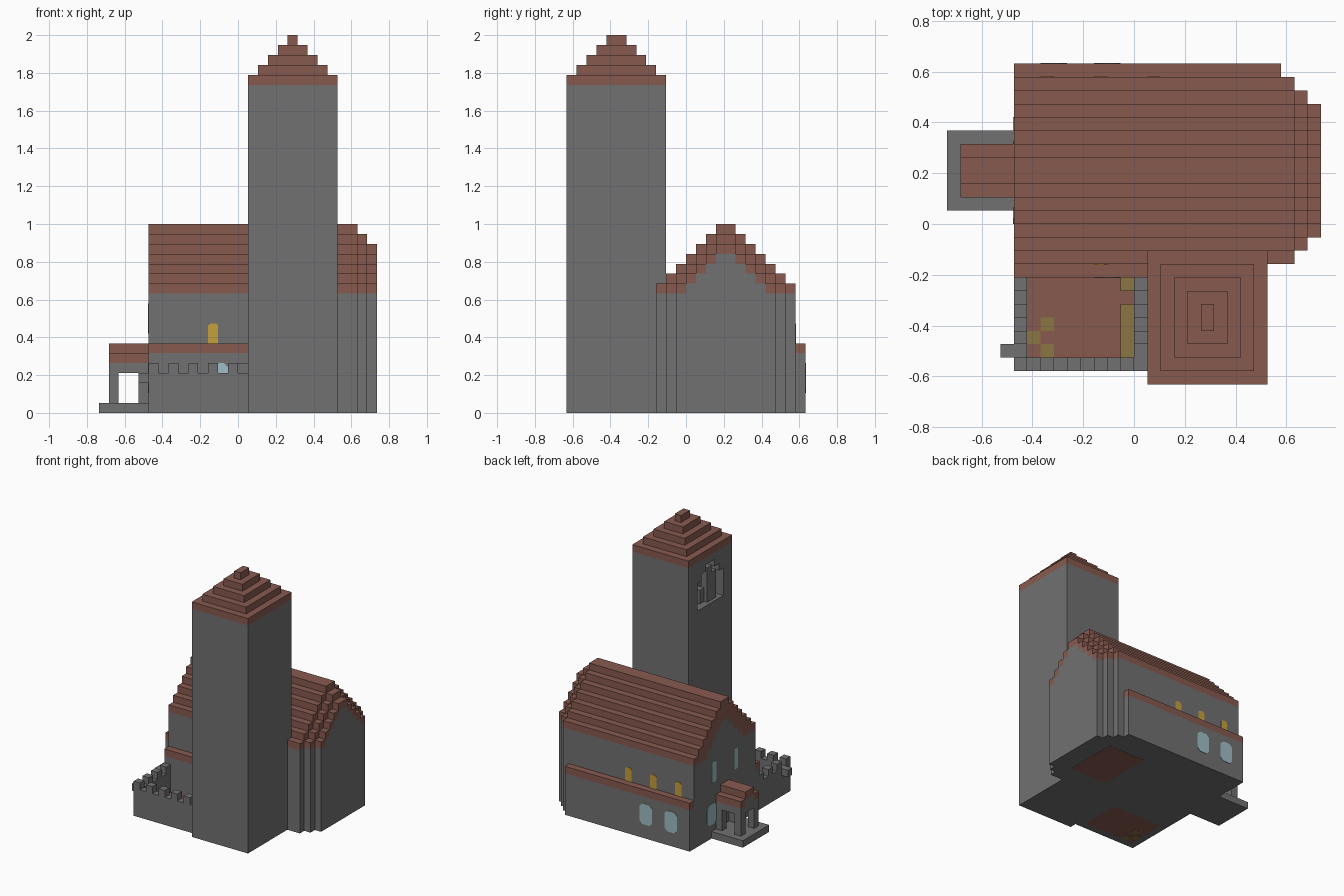
import bpy
import bmesh

U = 2 / 38            # one block
MID = 16              # block row of the nave axis

old = bpy.data.objects.get("Cube")
if old:
    bpy.data.objects.remove(old, do_unlink=True)


def material(name, rgb):
    m = bpy.data.materials.new(name)
    m.use_nodes = True
    m.diffuse_color = (*rgb, 1)
    m.node_tree.nodes["Principled BSDF"].inputs["Base Color"].default_value = (*rgb, 1)
    return m


STONE = material("grey stone", (0.165, 0.165, 0.165))
TILE = material("red tile", (0.242, 0.102, 0.078))
GLASS = material("pale blue glass", (0.35, 0.52, 0.56))
GOLD = material("yellow glass", (0.565, 0.35, 0.045))
STRAW = material("dull straw", (0.258, 0.178, 0.055))


def prism(outline, axis, lo, hi):
    """Outline points extruded along an axis, in block units."""
    def place(p, h):
        return {"x": (h, *p), "y": (p[0], h, p[1]), "z": (*p, h)}[axis]
    return [place(p, lo) for p in outline], [place(p, hi) for p in outline]


def box(x0, x1, y0, y1, z0, z1):
    return prism([(x0, y0), (x1, y0), (x1, y1), (x0, y1)], "z", z0, z1)


def part(name, mat, solids):
    """One object made from several solids, scaled and centred."""
    bm = bmesh.new()
    for rings in solids:
        a, b = [[bm.verts.new(((x - 14) * U, (y - 12) * U, z * U)) for x, y, z in r] for r in rings]
        bm.faces.new(a)
        bm.faces.new(b)
        for i in range(len(a)):
            j = (i + 1) % len(a)
            bm.faces.new((a[i], a[j], b[j], b[i]))
    bmesh.ops.recalc_face_normals(bm, faces=bm.faces)
    mesh = bpy.data.meshes.new(name)
    bm.to_mesh(mesh)
    bm.free()
    mesh.materials.append(mat)
    obj = bpy.data.objects.new(name, mesh)
    bpy.context.collection.objects.link(obj)
    return obj


def mirrored(x0, x1, y0, y1, z0, z1):
    """A box and its twin across the nave axis."""
    return [box(x0, x1, y0, y1, z0, z1), box(x0, x1, 2 * MID - y1, 2 * MID - y0, z0, z1)]


def stepped_half(lo, hi, z0, z1):
    """Half of the nave plan with its stepped east end, plus its mirror."""
    pts = [(5, lo)]
    for e in range(3):
        if lo + e < hi:
            top = hi if e == 2 else min(lo + e + 1, hi)
            pts += [(26 + e, lo + e), (26 + e, top)]
    pts.append((5, hi))
    return [prism(pts, "z", z0, z1), prism([(x, 2 * MID - y) for x, y in pts], "z", z0, z1)]


def pane(axis, at, u0, u1, z0, z1, round_foot):
    """Thin window plate with clipped corners on a wall facing the axis."""
    c = 0.22 * (u1 - u0)
    foot = [(u0, z0 + c), (u0 + c, z0), (u1 - c, z0), (u1, z0 + c)] if round_foot else [(u0, z0), (u1, z0)]
    head = [(u1, z1 - c), (u1 - c, z1), (u0 + c, z1), (u0, z1 - c)]
    return prism(foot + head, axis, at - 0.06, at + 0.06)


# Nave and stepped roof
part("nave_walls", STONE, stepped_half(9, MID, 0, 12))
part("nave_gable", STONE, [box(5, 28, 12 + m, 20 - m, 12 + m, 13 + m) for m in range(4)])
roof = []
for k in range(7):
    roof += stepped_half(9 + k, 12 + k if k < 4 else MID, 12 + k, 13 + k)
part("nave_roof", TILE, roof)
part("apse_floor", TILE, [box(19, 25, 12, 20, -0.02, 0.1)])

# Side aisles
part("back_aisle", STONE, [box(5, 25, 23, 24, 0, 6)])
part("back_aisle_roof", TILE, [box(5, 25, 23, 24, 6, 7)])
part("front_aisle", STONE, [box(5, 15, 8, 9, 0, 6)])
part("front_aisle_roof", TILE, [box(5, 15, 8, 9, 6, 7)])

# Windows
part("clerestory_windows", GOLD,
     [pane("y", 23, i, i + 1, 7, 9, False) for i in (7, 11, 15)] + [pane("y", 9, 11, 12, 7, 9, False)])
part("aisle_windows", GLASS,
     [pane("y", 24, i, i + 2, 2, 5, True) for i in (7, 11)] + [pane("y", 8, 11, 13, 2, 5, True)])
part("west_windows", GLASS,
     [pane("x", 5, j, j + 2, 2, 5, True) for j in (12, 18)]
     + [pane("x", 5, j, j + 1, 8, 11, True) for j in (13, 18)])

# Tower with an arched belfry recess in its west side
tower = [box(17, 24, 0, 10, 0, 33), box(15, 17, 0, 10, 0, 26), box(15, 17, 0, 10, 32, 33)]
for z0, z1, side in ((26, 30, 2), (30, 31, 3), (31, 32, 4)):
    tower += [box(15, 17, 0, side, z0, z1), box(15, 17, 10 - side, 10, z0, z1)]
part("tower", STONE, tower)
part("belfry_posts", STONE, [box(15.5, 16.5, 3, 4, 26, 30), box(15.5, 16.5, 4, 5, 26, 31),
                             box(16, 17, 5, 6, 26, 28)])
part("bell", GOLD, [box(16.5, 17.1, 6, 8, 27, 29)])
part("tower_roof", TILE, [box(15 + k, 24 - k, k, 10 - k, 33 + k, 34 + k) for k in range(5)])

# West porch
part("porch_base", STONE, [box(0, 5, 13, 19, 0, 1)])
part("porch_posts", STONE, mirrored(1, 2, 14, 15, 1, 4) + mirrored(4, 5, 14, 15, 1, 4))
part("porch_lintel", STONE, [box(1, 5, 14, 18, 4, 5), box(1, 5, 15, 17, 5, 6)])
part("porch_roof", TILE, mirrored(1, 5, 14, 15, 5, 6) + [box(1, 5, 15, 17, 6, 7)])

# Walled courtyard with battlements
part("court_walls", STONE, [box(5, 15, 1, 2, 0, 4), box(5, 6, 2, 8, 0, 4),
                            box(14, 15, 2, 8, 0, 4), box(4, 5, 2, 3, 3, 4)])
part("battlements", STONE,
     [box(i, i + 1, 1, 2, 4, 5) for i in range(5, 15, 2)]
     + [box(i, i + 1, j, j + 1, 4, 5) for i in (5, 14) for j in (3, 5, 7)])
part("court_floor", TILE, [box(6, 14, 2, 8, 0, 1)])
part("straw_patches", STRAW, [box(i, i + 1, j, j + 1, -0.02, 1.05) for i, j in ((6, 3), (7, 2), (7, 4))])
part("straw_benches", STRAW, [box(13, 14, 2, 6, 1, 2), box(13, 14, 7, 8, 1, 2)])
